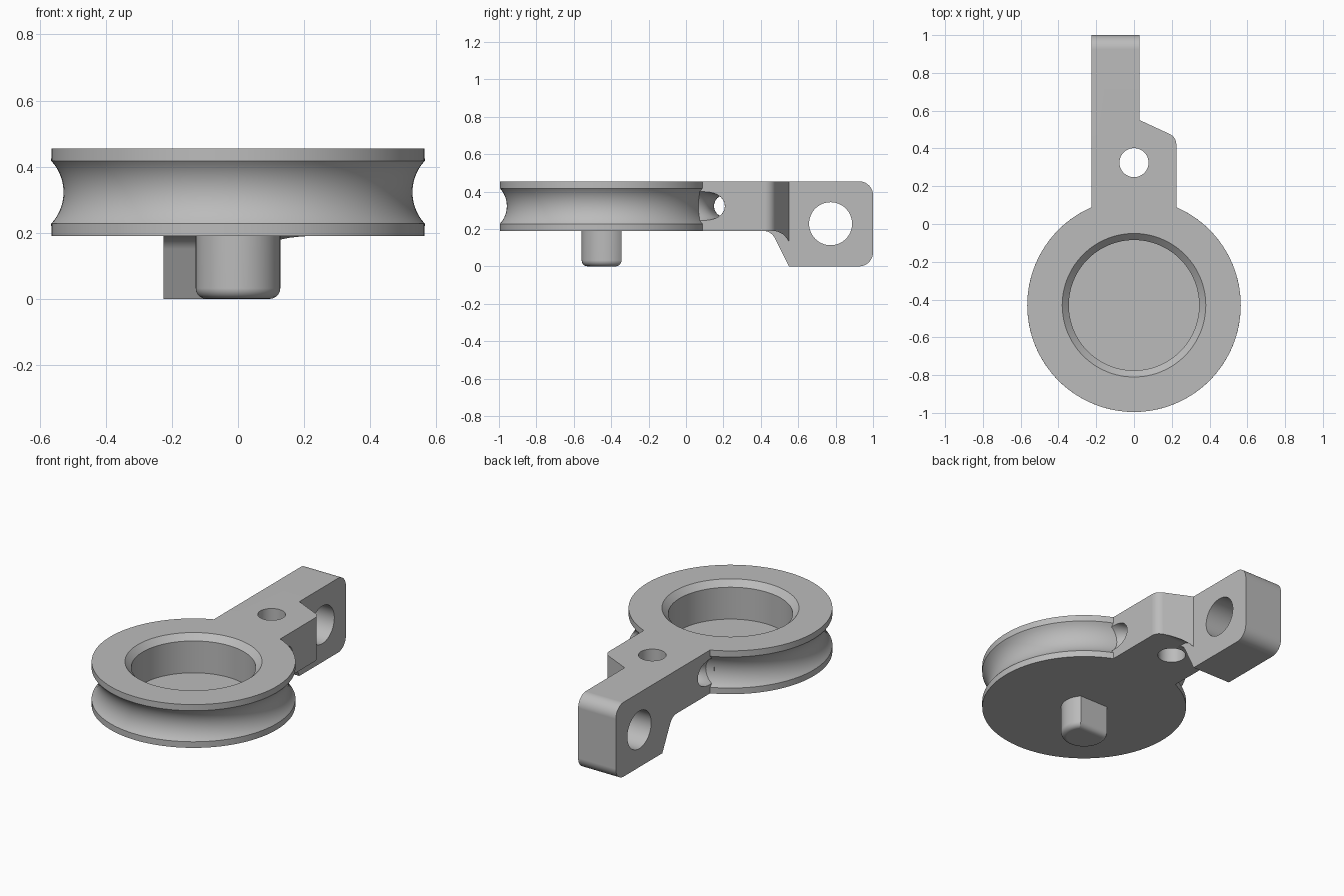
import bpy, bmesh
from math import pi, sin, cos, tan, sqrt, radians
from mathutils import Vector

cube = bpy.data.objects.get("Cube")
if cube:
    bpy.data.objects.remove(cube, do_unlink=True)

AXLE_Y = -0.43          # wheel axis
LOW, TOP = 0.19, 0.455  # wheel bottom and top
MID = (LOW + TOP) / 2

metal = bpy.data.materials.new("plain grey")
metal.use_nodes = True
grey = (0.5, 0.5, 0.5, 1)
metal.diffuse_color = grey
metal.node_tree.nodes["Principled BSDF"].inputs["Base Color"].default_value = grey


def rounded(corners, steps=10):
    """Outline from (u, v, radius) corners, with tangent arcs."""
    out = []
    for i, (u, v, r) in enumerate(corners):
        p = Vector((u, v))
        if r == 0:
            out.append(p)
            continue
        a = (Vector(corners[i - 1][:2]) - p).normalized()
        b = (Vector(corners[(i + 1) % len(corners)][:2]) - p).normalized()
        half = a.angle(b) / 2
        sweep = pi - 2 * half
        centre = p + (a + b).normalized() * r / sin(half)
        start = p + a * r / tan(half) - centre
        end = p + b * r / tan(half) - centre
        for k in range(steps + 1):
            t = sweep * k / steps
            out.append(centre + (start * sin(sweep - t) + end * sin(t)) / sin(sweep))
    return out


def loft(rings, name):
    """Skin a list of equal-sized point rings and cap both ends."""
    bm = bmesh.new()
    rows = [[bm.verts.new(p) for p in ring] for ring in rings]
    n = len(rows[0])
    for r0, r1 in zip(rows, rows[1:]):
        for i in range(n):
            bm.faces.new((r0[i], r0[(i + 1) % n], r1[(i + 1) % n], r1[i]))
    bm.faces.new(rows[0])
    bm.faces.new(rows[-1])
    bmesh.ops.recalc_face_normals(bm, faces=bm.faces)
    mesh = bpy.data.meshes.new(name)
    bm.to_mesh(mesh)
    bm.free()
    mesh.materials.append(metal)
    obj = bpy.data.objects.new(name, mesh)
    bpy.context.collection.objects.link(obj)
    return obj


def prism(outline, axis, lo, hi, name):
    def place(p, w):
        return (w, p[0], p[1]) if axis == "x" else (p[0], p[1], w)
    return loft([[place(p, w) for p in outline] for w in (lo, hi)], name)


def circle(u, v, r, n=48):
    return [(u + r * cos(2 * pi * i / n), v + r * sin(2 * pi * i / n)) for i in range(n)]


def combine(target, other, operation):
    mod = target.modifiers.new(operation.lower(), "BOOLEAN")
    mod.object, mod.operation, mod.solver = other, operation, "EXACT"
    bpy.context.view_layer.objects.active = target
    bpy.ops.object.modifier_apply(modifier=mod.name)
    bpy.data.objects.remove(other, do_unlink=True)


# Grooved wheel with a chamfered pocket: one turned profile
profile = [(0.565, LOW)]
for k in range(17):
    z = 0.095 * (k / 8 - 1)
    profile.append((0.668 - sqrt(0.14 ** 2 - z * z), MID + z))
profile += [(0.565, TOP), (0.38, TOP), (0.345, 0.42), (0.345, 0.225)]
body = loft([[(x, y, z) for x, y in circle(0, AXLE_Y, r, 128)] for r, z in profile],
            "wheel_and_arm")

# Long arm, rounded at its tail and dropping behind the wheel
arm = prism(rounded([(0, LOW, 0), (0.455, LOW, 0.07), (0.55, 0, 0),
                     (1, 0, 0.075), (1, TOP, 0.075), (0, TOP, 0)]),
            "x", -0.225, 0.03, "arm")

# Side shoulder with a slanted rear face and a curved underside
shoulder = prism(rounded([(-0.1, 0, 0), (0.224, 0, 0), (0.224, 0.46, 0.06),
                          (0.03, 0.55, 0), (-0.1, 0.55, 0)]), "z", 0.1, TOP, "shoulder")
under = prism(rounded([(-0.1, LOW, 0), (0.56, LOW, 0.1), (0.56, 0, 0), (-0.1, 0, 0)]),
              "x", -0.3, 0.3, "underside_cutter")
combine(shoulder, under, "DIFFERENCE")
combine(arm, shoulder, "UNION")

# Cross hole in the tail and upright hole by the wheel
combine(arm, prism(circle(0.773, 0.228, 0.115, 64), "x", -0.5, 0.5, "cross_hole"), "DIFFERENCE")
combine(arm, prism(circle(0, 0.325, 0.077), "z", -0.1, 0.7, "upright_hole"), "DIFFERENCE")

# Curved cord passage with flared mouths
rings = []
for k in range(41):
    a = radians(50) * (k / 20 - 1)
    x, y = 0.35 * sin(a), -0.14 + 0.35 * cos(a)
    r = 0.06 + 0.035 * max(0, (abs(x) - 0.15) / 0.118) ** 2
    rings.append([(x + r * u * sin(a), y + r * u * cos(a), MID + r * v)
                  for u, v in circle(0, 0, 1, 32)])
combine(arm, loft(rings, "cord_passage"), "DIFFERENCE")
combine(body, arm, "UNION")

# D-shaped locating pin with a rounded lower rim
start = 0.728
pin_outline = [(0.128 * cos(a), AXLE_Y + 0.128 * sin(a))
               for a in (pi - start + (pi + 2 * start) * k / 48 for k in range(49))]
pin = prism(pin_outline, "z", 0, 0.205, "locating_pin")
bm = bmesh.new()
bm.from_mesh(pin.data)
rim = [e for e in bm.edges if all(v.co.z < 0.001 for v in e.verts)]
bmesh.ops.bevel(bm, geom=rim, offset=0.032, segments=5, profile=0.5, affect="EDGES")
bm.to_mesh(pin.data)
bm.free()

# Smooth curved walls while keeping real edges crisp
for obj in (body, pin):
    bpy.ops.object.select_all(action="DESELECT")
    obj.select_set(True)
    bpy.context.view_layer.objects.active = obj
    bpy.ops.object.shade_smooth_by_angle(angle=radians(30))
    obj.modifiers.new("even_shading", "WEIGHTED_NORMAL").keep_sharp = True
